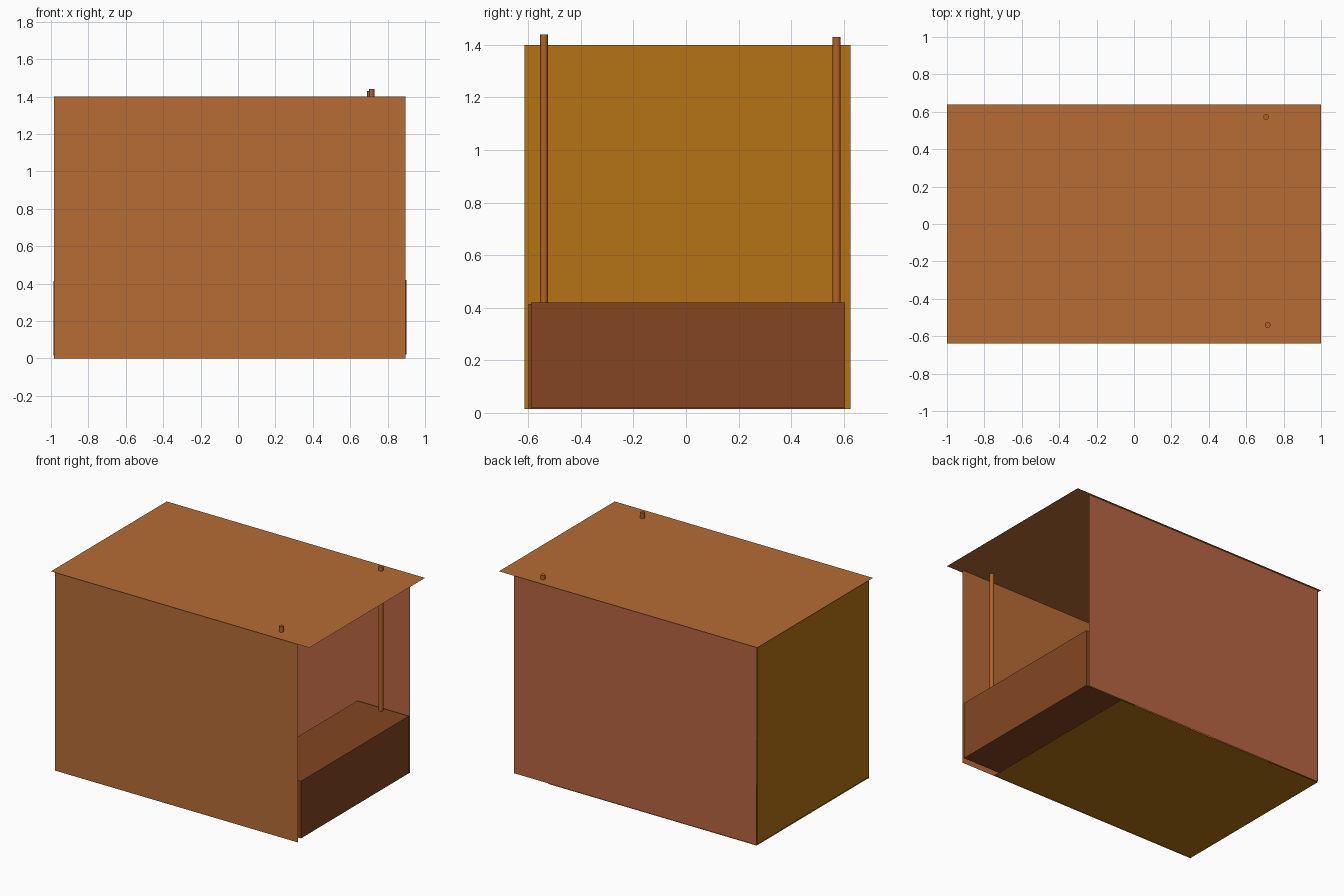
import bpy, bmesh

if "Cube" in bpy.data.objects:
    bpy.data.objects.remove(bpy.data.objects["Cube"])


def material(name, rgb):
    m = bpy.data.materials.new(name)
    m.diffuse_color = (*rgb, 1)
    m.use_nodes = True
    m.node_tree.nodes["Principled BSDF"].inputs["Base Color"].default_value = m.diffuse_color
    return m


orange = material("orange_wood", (0.47, 0.15, 0.035))
ochre = material("ochre_wood", (0.46, 0.17, 0.008))
sienna = material("sienna_wood", (0.48, 0.13, 0.055))
brown = material("brown_wood", (0.23, 0.06, 0.015))
post_mat = material("post_wood", (0.45, 0.12, 0.02))


def finish(name, bm, mat):
    bmesh.ops.recalc_face_normals(bm, faces=bm.faces)
    me = bpy.data.meshes.new(name)
    bm.to_mesh(me)
    bm.free()
    me.materials.append(mat)
    ob = bpy.data.objects.new(name, me)
    bpy.context.collection.objects.link(ob)
    return ob


def sheet(name, corners, mat):
    bm = bmesh.new()
    bm.faces.new([bm.verts.new(c) for c in corners])
    return finish(name, bm, mat)


def box(name, x0, x1, y0, y1, z0, z1, mat):
    bm = bmesh.new()
    bmesh.ops.create_cube(bm, size=1)
    for v in bm.verts:
        v.co = (x1 if v.co.x > 0 else x0, y1 if v.co.y > 0 else y0, z1 if v.co.z > 0 else z0)
    return finish(name, bm, mat)


def side_wall(name, y, z0, mat):
    x0, x1, z1 = -0.985, 0.895, 1.4
    return sheet(name, [(x0, y, z0), (x1, y, z0), (x1, y, z1), (x0, y, z1)], mat)


def flat(name, x0, x1, y0, y1, z, mat):
    return sheet(name, [(x0, y0, z), (x1, y0, z), (x1, y1, z), (x0, y1, z)], mat)


# thin sheets: roof, floor and three walls
flat("roof", -1, 1, -0.64, 0.64, 1.4, orange)
flat("floor", -0.985, 0.63, -0.615, 0.625, 0.006, ochre)
side_wall("front_wall", -0.615, 0.0, orange)
side_wall("rear_wall", 0.625, 0.01, sienna)
sheet("end_wall", [(-0.988, -0.615, 0.015), (-0.988, 0.625, 0.015),
                   (-0.988, 0.625, 1.4), (-0.988, -0.615, 1.4)], ochre)

# low benches at the open and closed ends
box("open_end_bench", 0.5, 0.9, -0.59, 0.605, 0.02, 0.42, brown)
box("closed_end_bench", -0.987, -0.59, -0.6, 0.605, 0.015, 0.415, brown)

# posts rising from the bench through the roof
for name, x, y, top in (("front_post", 0.715, -0.54, 1.44), ("rear_post", 0.706, 0.573, 1.43)):
    bpy.ops.mesh.primitive_cylinder_add(vertices=12, radius=0.015, depth=top - 0.42,
                                        location=(x, y, (top + 0.42) / 2))
    post = bpy.context.object
    post.name = name
    post.data.materials.append(post_mat)
    bpy.ops.object.shade_smooth_by_angle()
